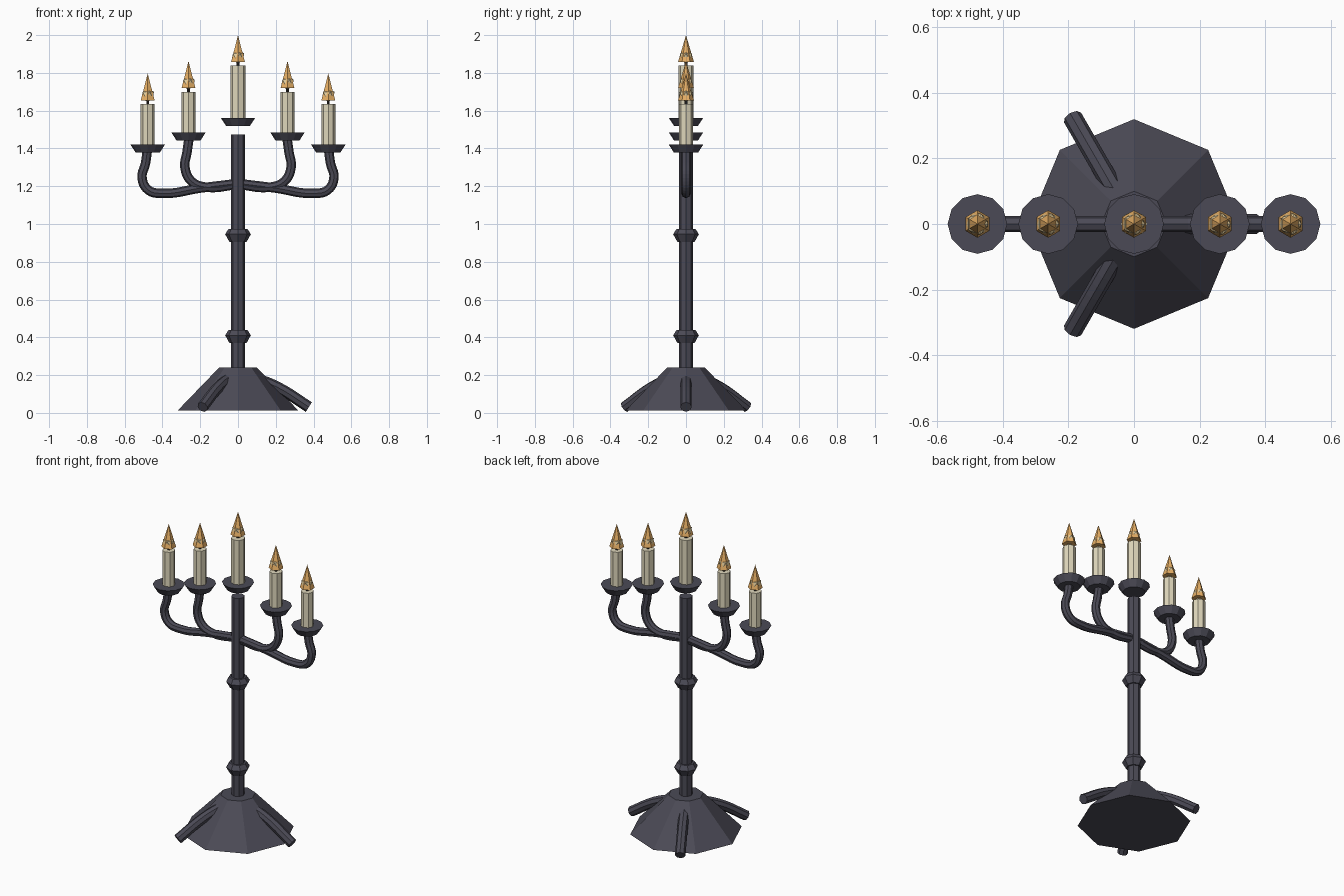
import bpy, bmesh, math
from mathutils import Matrix

if "Cube" in bpy.data.objects:
    bpy.data.objects.remove(bpy.data.objects["Cube"])


def material(name, rgb):
    m = bpy.data.materials.new(name)
    m.diffuse_color = (*rgb, 1)
    m.use_nodes = True
    m.node_tree.nodes["Principled BSDF"].inputs["Base Color"].default_value = m.diffuse_color
    return m


IRON = material("dark_iron", (0.07, 0.068, 0.092))
WAX = material("cream_wax", (0.74, 0.68, 0.50))
FLAME = material("orange_flame", (0.80, 0.43, 0.13))
GLOW = material("pale_flame", (0.80, 0.63, 0.34))
WICK = material("black_wick", (0.02, 0.018, 0.016))


def finish(name, bm, mat):
    me = bpy.data.meshes.new(name)
    bm.normal_update()
    bm.to_mesh(me)
    bm.free()
    me.materials.append(mat)
    ob = bpy.data.objects.new(name, me)
    bpy.context.collection.objects.link(ob)
    return ob


def cone(name, mat, sides, r1, r2, z1, z2, x=0):
    """Upright frustum from z1 to z2."""
    bm = bmesh.new()
    bmesh.ops.create_cone(bm, cap_ends=True, segments=sides, radius1=r1, radius2=r2,
                          depth=z2 - z1, matrix=Matrix.Translation((x, 0, (z1 + z2) / 2)))
    return finish(name, bm, mat)


def lathe(name, mat, profile, sides):
    """Closed ring made by spinning a closed (r, z) profile."""
    bm = bmesh.new()
    rings = []
    for i in range(sides):
        a = math.tau * i / sides
        rings.append([bm.verts.new((r * math.cos(a), r * math.sin(a), z)) for r, z in profile])
    n = len(profile)
    for i in range(sides):
        p, q = rings[i], rings[(i + 1) % sides]
        for j in range(n):
            k = (j + 1) % n
            bm.faces.new((p[j], q[j], q[k], p[k]))
    bmesh.ops.recalc_face_normals(bm, faces=bm.faces)
    return finish(name, bm, mat)


def tube(name, points, radius, angle=0):
    """Eight-sided tube along a smooth path in the xz plane, turned about z."""
    cu = bpy.data.curves.new(name, 'CURVE')
    cu.dimensions = '3D'
    cu.bevel_depth = radius
    cu.bevel_resolution = 2
    cu.use_fill_caps = True
    cu.resolution_u = 5
    sp = cu.splines.new('BEZIER')
    sp.use_smooth = False
    sp.bezier_points.add(len(points) - 1)
    for bp, (x, z) in zip(sp.bezier_points, points):
        bp.co = (x * math.cos(angle), x * math.sin(angle), z)
        bp.handle_left_type = bp.handle_right_type = 'AUTO'
    cu.materials.append(IRON)
    ob = bpy.data.objects.new(name, cu)
    bpy.context.collection.objects.link(ob)
    return ob


# Base, feet and stem
cone("base", IRON, 8, 0.32, 0.10, 0.012, 0.24)
for i in range(3):
    tube(f"foot_{i + 1}", [(0.06, 0.195), (0.21, 0.135), (0.375, 0.031)], 0.03, math.tau * i / 3)
cone("stem", IRON, 8, 0.038, 0.038, 0.2, 1.475)

# Collars on the stem
for i, z in enumerate((0.405, 0.94)):
    lathe(f"collar_{i + 1}", IRON,
          [(0.03, z - 0.034), (0.046, z - 0.034), (0.068, z + 0.006), (0.05, z + 0.034), (0.03, z + 0.034)], 8)

# Curved arms, mirrored left and right
inner = [(0, 1.21), (0.17, 1.195), (0.245, 1.225), (0.281, 1.30), (0.27, 1.38), (0.26, 1.45)]
outer = [(0, 1.215), (0.2, 1.19), (0.40, 1.162), (0.475, 1.18), (0.508, 1.245), (0.49, 1.32), (0.48, 1.39)]
for side, s in (("right", 1), ("left", -1)):
    tube(f"inner_arm_{side}", [(s * x, z) for x, z in inner], 0.025)
    tube(f"outer_arm_{side}", [(s * x, z) for x, z in outer], 0.025)


def candle(name, x, cup_top, wax_top, r):
    """Drip pan, candle, wick and flame."""
    cone(f"drip_pan_{name}", IRON, 12, 0.064, 0.091, cup_top - 0.042, cup_top, x)
    cone(f"candle_{name}", WAX, 8, r, r, cup_top - 0.01, wax_top, x)
    cone(f"wick_{name}", WICK, 6, 0.008, 0.008, wax_top - 0.01, wax_top + 0.03, x)
    cone(f"flame_{name}", FLAME, 6, 0.042, 0, wax_top + 0.02, wax_top + 0.162, x)
    bm = bmesh.new()
    bmesh.ops.create_icosphere(bm, subdivisions=1, radius=0.037,
                               matrix=Matrix.Translation((x, 0, wax_top + 0.048)))
    finish(f"flame_glow_{name}", bm, GLOW)


candle("centre", 0, 1.562, 1.838, 0.04)
for side, s in (("right", 1), ("left", -1)):
    candle(f"inner_{side}", s * 0.262, 1.485, 1.70, 0.037)
    candle(f"outer_{side}", s * 0.478, 1.42, 1.635, 0.037)
